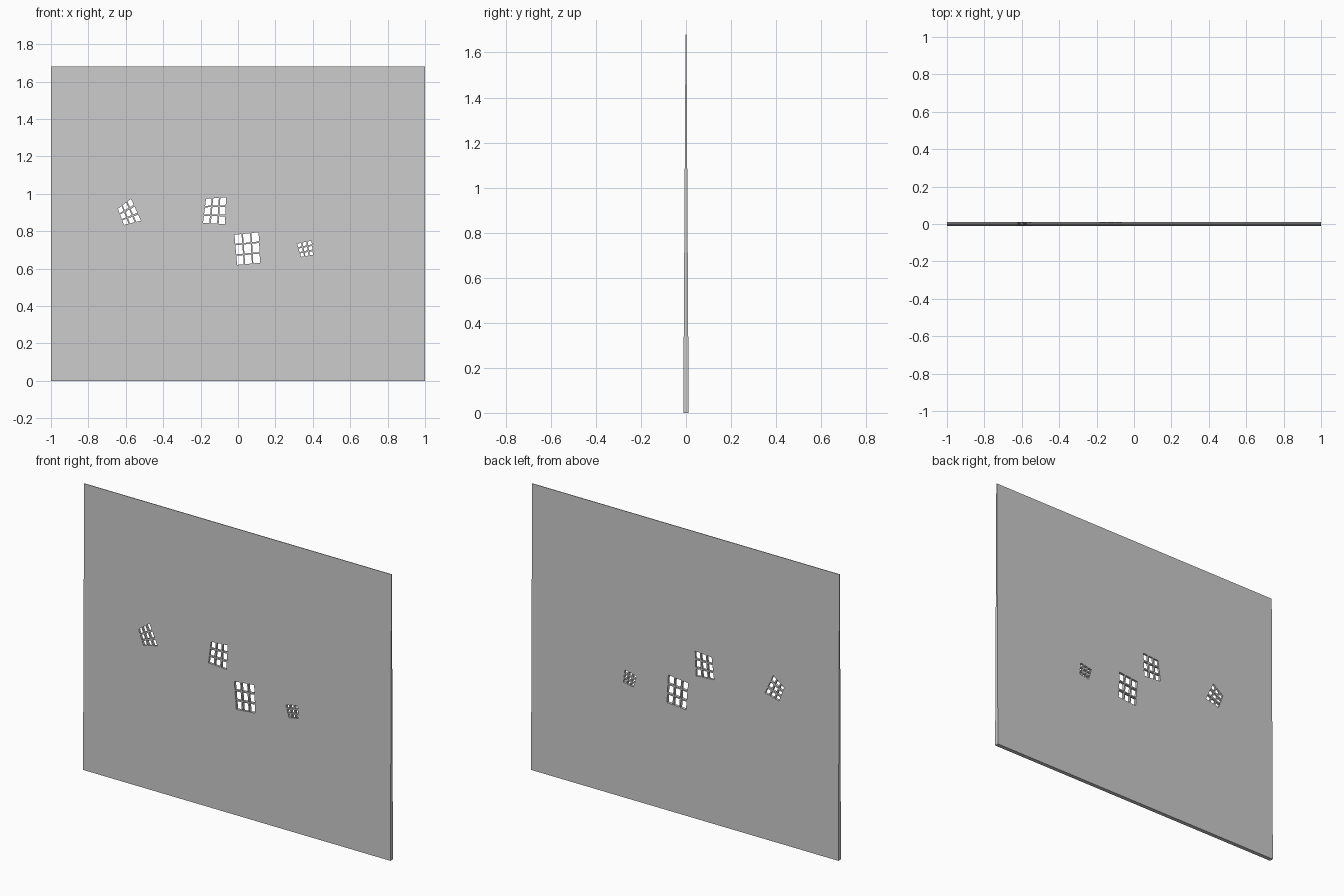
import bpy, bmesh
from mathutils import Vector

if "Cube" in bpy.data.objects:
    bpy.data.objects.remove(bpy.data.objects["Cube"])

mat = bpy.data.materials.new("plain grey")
mat.diffuse_color = (0.6, 0.6, 0.6, 1)
mat.use_nodes = True
mat.node_tree.nodes["Principled BSDF"].inputs["Base Color"].default_value = mat.diffuse_color


def make_object(name, bm):
    bmesh.ops.recalc_face_normals(bm, faces=bm.faces)
    mesh = bpy.data.meshes.new(name)
    bm.to_mesh(mesh)
    bm.free()
    mesh.materials.append(mat)
    ob = bpy.data.objects.new(name, mesh)
    bpy.context.collection.objects.link(ob)
    return ob


# Wall slab, thinning towards the top
HEIGHT, BOTTOM_HALF, TOP_HALF = 1.68, 0.012, 0.002
bm = bmesh.new()
bmesh.ops.create_cube(bm, size=2)
for v in bm.verts:
    top = v.co.z > 0
    v.co.y *= TOP_HALF if top else BOTTOM_HALF
    v.co.z = HEIGHT if top else 0
wall = make_object("wall", bm)

# Skewed window openings: top left, top right, bottom right, bottom left (x, z)
windows = [
    [(-0.642, 0.920), (-0.572, 0.973), (-0.519, 0.856), (-0.610, 0.834)],
    [(-0.171, 0.973), (-0.064, 0.981), (-0.070, 0.837), (-0.187, 0.845)],
    [(-0.019, 0.781), (0.110, 0.794), (0.118, 0.631), (-0.005, 0.620)],
    [(0.316, 0.733), (0.393, 0.749), (0.401, 0.674), (0.337, 0.663)],
]
BAR = 0.008  # glazing bar width


def prism(bm, quad):
    rings = [[bm.verts.new((p.x, y, p.y)) for p in quad] for y in (-0.05, 0.05)]
    for ring in rings:
        bm.faces.new(ring)
    for i in range(4):
        j = (i + 1) % 4
        bm.faces.new((rings[0][i], rings[0][j], rings[1][j], rings[1][i]))


# Three by three panes in every window, cut through the wall
bm = bmesh.new()
for corners in windows:
    tl, tr, br, bl = [Vector(c) for c in corners]
    gu = BAR / (tr - tl).length
    gv = BAR / (bl - tl).length
    pu, pv = (1 - 2 * gu) / 3, (1 - 2 * gv) / 3
    for i in range(3):
        for j in range(3):
            u, v = i * (pu + gu), j * (pv + gv)
            uv = [(u, v), (u + pu, v), (u + pu, v + pv), (u, v + pv)]
            prism(bm, [tl.lerp(tr, a).lerp(bl.lerp(br, a), b) for a, b in uv])
cutter = make_object("pane_cutter", bm)
cutter.hide_render = True

mod = wall.modifiers.new("panes", 'BOOLEAN')
mod.operation = 'DIFFERENCE'
mod.solver = 'EXACT'
mod.object = cutter
bpy.context.view_layer.objects.active = wall
wall.select_set(True)
bpy.ops.object.modifier_apply(modifier=mod.name)
bpy.data.objects.remove(cutter)
